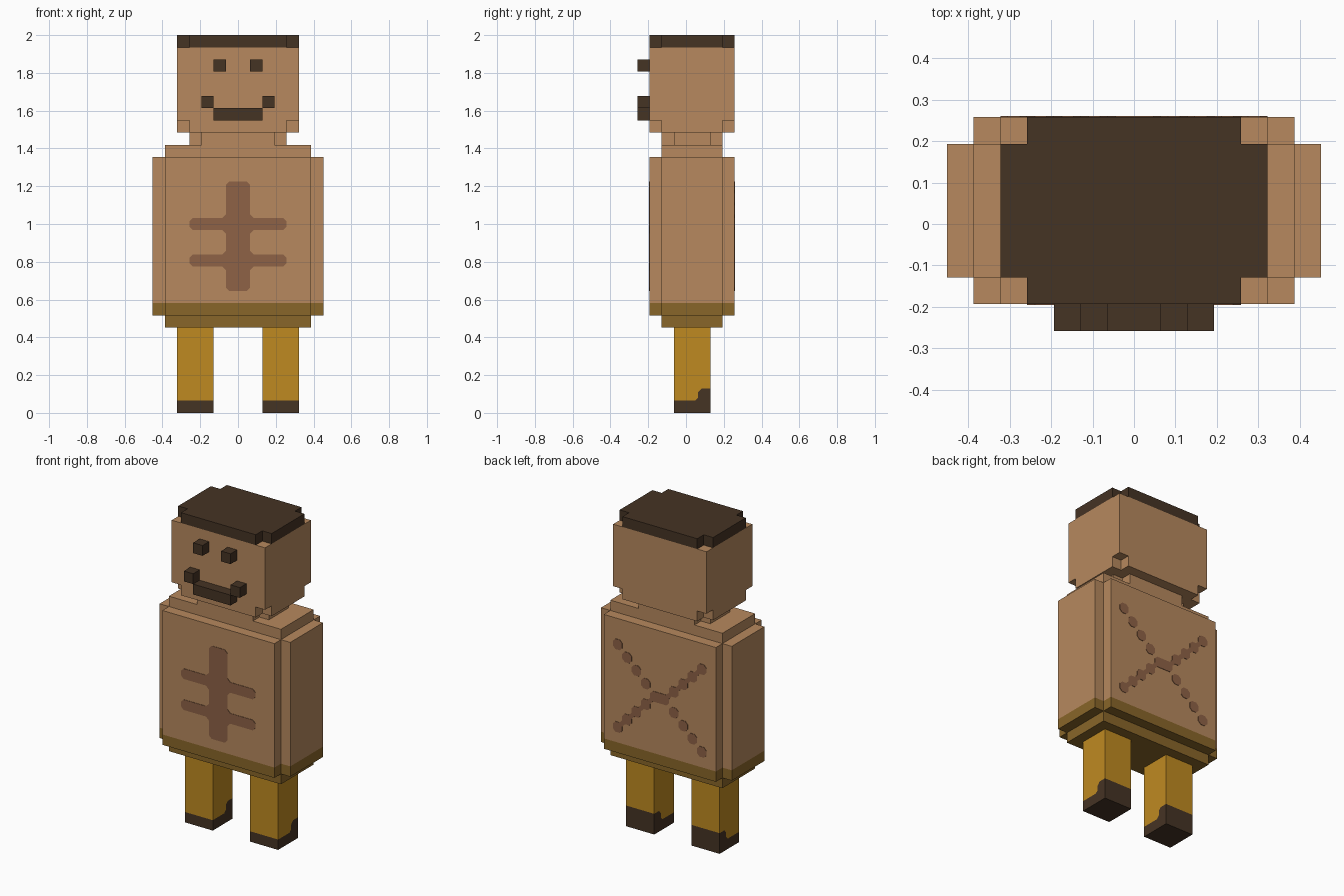
import bpy
import bmesh

if "Cube" in bpy.data.objects:
    bpy.data.objects.remove(bpy.data.objects["Cube"], do_unlink=True)

U = 2 / 31  # one block; all sizes below are in blocks


def material(name, rgb):
    lin = [((c / 255 + 0.055) / 1.055) ** 2.4 for c in rgb]
    m = bpy.data.materials.new(name)
    m.use_nodes = True
    m.diffuse_color = (*lin, 1)
    bsdf = m.node_tree.nodes["Principled BSDF"]
    bsdf.inputs["Base Color"].default_value = (*lin, 1)
    bsdf.inputs["Roughness"].default_value = 0.9
    return m


SKIN = material("skin", (183, 137, 94))
MARK = material("skin mark", (142, 98, 70))
DARK = material("dark brown", (69, 51, 36))
BELT = material("olive belt", (137, 102, 41))
TROUSERS = material("ochre trousers", (191, 138, 33))


def prism(name, outlines, axis, lo, hi, mat):
    """Extrude flat outlines along an axis from lo to hi."""
    place = {"x": lambda a, b, t: (t, a, b),
             "y": lambda a, b, t: (a, t, b),
             "z": lambda a, b, t: (a, b, t)}[axis]
    bm = bmesh.new()
    for pts in outlines:
        n = len(pts)
        low = [bm.verts.new([c * U for c in place(a, b, lo)]) for a, b in pts]
        high = [bm.verts.new([c * U for c in place(a, b, hi)]) for a, b in pts]
        bm.faces.new(low)
        bm.faces.new(high)
        for i in range(n):
            j = (i + 1) % n
            bm.faces.new((low[i], low[j], high[j], high[i]))
    bmesh.ops.recalc_face_normals(bm, faces=bm.faces)
    me = bpy.data.meshes.new(name)
    bm.to_mesh(me)
    bm.free()
    me.materials.append(mat)
    ob = bpy.data.objects.new(name, me)
    bpy.context.collection.objects.link(ob)
    return ob


def rect(x0, x1, y0, y1):
    return [(x0, y0), (x1, y0), (x1, y1), (x0, y1)]


def notched(w, y0, y1):
    """Rectangle of half width w with one block missing at each corner."""
    v = w - 1
    return [(-v, y0), (v, y0), (v, y0 + 1), (w, y0 + 1), (w, y1 - 1), (v, y1 - 1),
            (v, y1), (-v, y1), (-v, y1 - 1), (-w, y1 - 1), (-w, y0 + 1), (-v, y0 + 1)]


def clipped(x0, x1, y0, y1, c=0.27):
    """Rectangle with bevelled corners."""
    return [(x0 + c, y0), (x1 - c, y0), (x1, y0 + c), (x1, y1 - c),
            (x1 - c, y1), (x0 + c, y1), (x0, y1 - c), (x0, y0 + c)]


# Torso, from hips to neck
prism("hips", [rect(-6, 6, -2, 3)], "z", 7, 8, BELT)
prism("belt", [notched(7, -3, 4)], "z", 8, 9, BELT)
prism("torso", [notched(7, -3, 4)], "z", 9, 21, SKIN)
prism("shoulders", [rect(-6, 6, -2, 3)], "z", 21, 22, SKIN)
prism("neck", [notched(4, -2, 3)], "z", 22, 23, SKIN)

# Head and hair
prism("jaw", [notched(5, -3, 4)], "z", 23, 24, SKIN)
prism("head", [rect(-5, 5, -3, 4)], "z", 24, 30, SKIN)
prism("hair", [notched(5, -3, 4)], "z", 30, 31, DARK)

# Face blocks standing out from the head
prism("mouth", [rect(-2, 2, 24, 25)], "y", -4, -3, DARK)
for side, x in (("left", 1), ("right", -2)):
    prism(side + "_eye", [rect(x, x + 1, 28, 29)], "y", -4, -3, DARK)
for side, x in (("left", 2), ("right", -3)):
    prism(side + "_mouth_corner", [rect(x, x + 1, 25, 26)], "y", -4, -3, DARK)

# Legs and shoes share a stepped line, with a raised heel
step = [(-1, 1), (0.75, 1), (1, 1.25), (1, 1.7), (1.27, 2), (2, 2)]
for side, x in (("left", 2), ("right", -5)):
    prism(side + "_shoe", [step + [(2, 0), (-1, 0)]], "x", x, x + 3, DARK)
    prism(side + "_leg", [step + [(2, 7), (-1, 7)]], "x", x, x + 3, TROUSERS)

# Chest mark: an upright with two crossbars, half outline mirrored
c = 0.3
half = [(1 - c, 10), (1, 10 + c)]
for z in (12, 15):
    half += [(1, z - c), (1 + c, z), (4 - c, z), (4, z + c),
             (4, z + 1 - c), (4 - c, z + 1), (1 + c, z + 1), (1, z + 1 + c)]
half += [(1, 19 - c), (1 - c, 19)]
chest = half + [(-x, z) for x, z in reversed(half)]
prism("chest_mark", [chest], "y", -3.04, -3, MARK)

# Back mark: one joined diagonal and one dotted diagonal
mid = 14.5
spots = [clipped(-1, 1, mid - 0.5, mid + 0.5)]
for s in (-1, 1):
    for k in range(1, 5):
        x = s * (k + 0.5)
        for z in (mid + s * k, mid - s * k):
            spots.append(clipped(x - 0.5, x + 0.5, z - 0.5, z + 0.5))
        # small link between neighbouring spots
        a, b = s * k, mid - s * (k - 0.5)
        spots.append([(a - c, b), (a, b - c), (a + c, b), (a, b + c)])
prism("back_mark", spots, "y", 4, 4.04, MARK)
